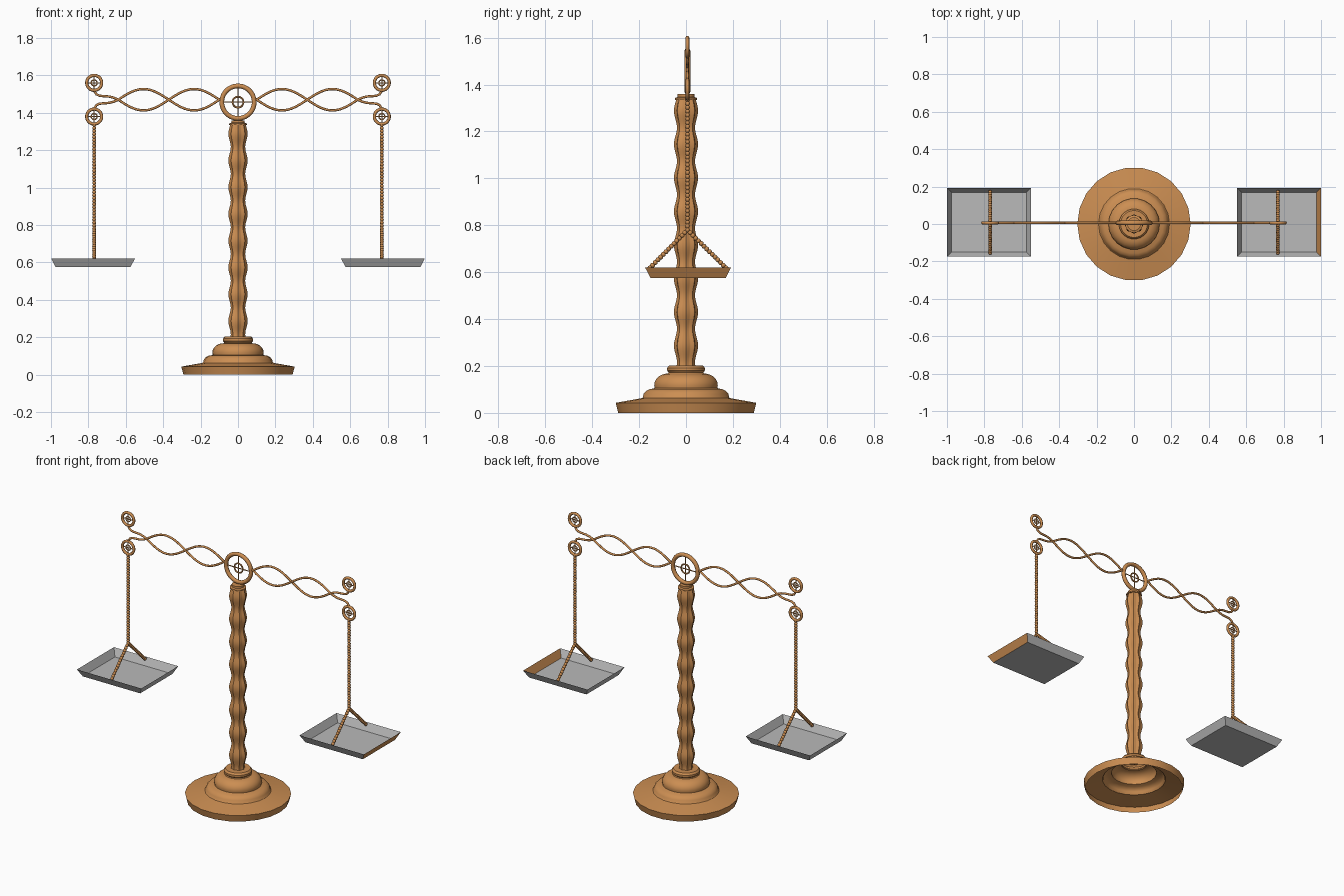
import bpy, bmesh
from math import sin, cos, pi
from mathutils import Vector, Matrix

if "Cube" in bpy.data.objects:
    bpy.data.objects.remove(bpy.data.objects["Cube"])


def material(name, rgb):
    m = bpy.data.materials.new(name)
    m.use_nodes = True
    m.diffuse_color = (*rgb, 1)
    bsdf = m.node_tree.nodes["Principled BSDF"]
    bsdf.inputs["Base Color"].default_value = (*rgb, 1)
    bsdf.inputs["Roughness"].default_value = 0.6
    return m


BRONZE = material("bronze", (0.60, 0.27, 0.085))
STEEL = material("steel grey", (0.49, 0.49, 0.49))
Y = 0.006          # depth of the beam plane
BEAM_Z = 1.47
UPRIGHT = Matrix.Rotation(pi / 2, 4, 'X')


def finish(name, bm, mats=(BRONZE,), angle=0.6):
    mesh = bpy.data.meshes.new(name)
    bm.to_mesh(mesh)
    bm.free()
    obj = bpy.data.objects.new(name, mesh)
    bpy.context.collection.objects.link(obj)
    for m in mats:
        mesh.materials.append(m)
    if angle:
        bpy.ops.object.select_all(action='DESELECT')
        obj.select_set(True)
        bpy.context.view_layer.objects.active = obj
        bpy.ops.object.shade_smooth_by_angle(angle=angle)
    return obj


def lathe(name, profile, sides, flutes=0, depth=0.0, caps=False):
    """Turned shape from (radius, height) pairs, optionally fluted."""
    bm = bmesh.new()
    rings = []
    for r, z in profile:
        ring = []
        for i in range(sides):
            a = 2 * pi * i / sides
            rr = r * (1 + depth * (cos(flutes * a) - 1)) if flutes else r
            ring.append(bm.verts.new((rr * cos(a), rr * sin(a), z)))
        rings.append(ring)
    for low, high in zip(rings, rings[1:]):
        for i in range(sides):
            j = (i + 1) % sides
            bm.faces.new((low[i], low[j], high[j], high[i]))
    if caps:
        bm.faces.new(rings[0][::-1])
        bm.faces.new(rings[-1])
    return finish(name, bm)


def add_torus(bm, centre, major, minor, n=28, k=8):
    grid = []
    for i in range(n):
        a = 2 * pi * i / n
        grid.append([bm.verts.new(centre + Vector((
            (major + minor * cos(b)) * cos(a), minor * sin(b),
            (major + minor * cos(b)) * sin(a))))
            for b in (2 * pi * j / k for j in range(k))])
    for i in range(n):
        p, q = grid[i], grid[(i + 1) % n]
        for j in range(k):
            bm.faces.new((p[j], p[(j + 1) % k], q[(j + 1) % k], q[j]))


def wheel(name, x, z, major, minor, hub, hub_minor):
    """Ring with a small hub ring and crossed spokes."""
    bm = bmesh.new()
    centre = Vector((x, Y, z))
    add_torus(bm, centre, major, minor)
    add_torus(bm, centre, hub, hub_minor, 20, 6)
    for rot in (Matrix.Identity(4), Matrix.Rotation(pi / 2, 4, 'Y')):
        bmesh.ops.create_cone(bm, segments=6, radius1=0.003, radius2=0.003,
                              depth=2 * major, cap_ends=True,
                              matrix=Matrix.Translation(centre) @ rot)
    bmesh.ops.recalc_face_normals(bm, faces=bm.faces)
    return finish(name, bm, angle=1.0)


def wire(name, points, radius):
    curve = bpy.data.curves.new(name, 'CURVE')
    curve.dimensions = '3D'
    curve.bevel_depth = radius
    curve.bevel_resolution = 2
    curve.use_fill_caps = True
    spline = curve.splines.new('POLY')
    spline.points.add(len(points) - 1)
    for p, co in zip(spline.points, points):
        p.co = (*co, 1)
    spline.use_smooth = True
    curve.materials.append(BRONZE)
    obj = bpy.data.objects.new(name, curve)
    bpy.context.collection.objects.link(obj)


def beads(name, runs, radius, pitch):
    """Rows of small beads along straight runs."""
    bm = bmesh.new()
    for start, end in runs:
        a, b = Vector(start), Vector(end)
        count = round((b - a).length / pitch)
        for i in range(count + 1):
            bmesh.ops.create_uvsphere(
                bm, u_segments=8, v_segments=6, radius=radius,
                matrix=Matrix.Translation(a.lerp(b, i / count)))
    return finish(name, bm, angle=1.2)


def pan(name, x, bronze_side):
    """Shallow open tray made of single sloping walls."""
    bm = bmesh.new()
    cy = 0.009
    corners = ((-1, -1), (1, -1), (1, 1), (-1, 1))
    low = [bm.verts.new((x + sx * 0.2, cy + sy * 0.16, 0.575)) for sx, sy in corners]
    top = [bm.verts.new((x + sx * 0.224, cy + sy * 0.184, 0.621)) for sx, sy in corners]
    bm.faces.new(low[::-1])
    for i in range(4):
        j = (i + 1) % 4
        wall = bm.faces.new((low[i], low[j], top[j], top[i]))
        wall.normal_update()
        if bronze_side and wall.normal.x > 0.5:
            wall.material_index = 1
    return finish(name, bm, (STEEL, BRONZE), angle=0)


# Stepped hollow foot
foot = [(0.292, 0), (0.303, 0.043), (0.19, 0.063)]
foot += [(0.14 + 0.046 * cos(t * pi / 8), 0.067 + 0.037 * sin(t * pi / 8)) for t in range(5)]
foot += [(0.135, 0.106)]
foot += [(0.078 + 0.059 * cos(t * pi / 12), 0.118 + 0.05 * sin(t * pi / 12)) for t in range(-1, 7)]
foot += [(0.074, 0.172), (0.081, 0.18), (0.081, 0.192), (0.072, 0.203), (0.03, 0.203)]
lathe("foot", foot, 22)

# Fluted column with regular swellings
STEPS = 96
shaft = []
for i in range(STEPS + 1):
    z = 0.19 + 1.15 * i / STEPS
    shaft.append((0.045 + 0.0065 * cos(2 * pi * (z - 1.145) / 0.143), z))
lathe("column", shaft, 40, 8, 0.07, True)
lathe("column_cap", [(0.047, 1.335), (0.047, 1.343), (0.036, 1.347), (0.036, 1.36)], 20, caps=True)

# Central ring on top of the column
wheel("centre_ring", 0, 1.457, 0.087, 0.0125, 0.029, 0.005)

for side, label in ((-1, "right"), (1, "left")):
    x = 0.769 * side

    # Two crossing strands that hook into the end rings
    for s, level in ((1, "upper"), (-1, "lower")):
        path = []
        for i in range(49):
            px = 0.09 + 0.55 * i / 48
            path.append((px * side, Y, BEAM_Z + s * 0.057 * sin(pi * (px - 0.1) / 0.27)))
        for px, dz in ((0.665, 0.011), (0.69, 0.017), (0.715, 0.019),
                       (0.74, 0.021), (0.757, 0.029), (0.767, 0.045)):
            path.append((px * side, Y, BEAM_Z + s * dz))
        wire(f"{label}_beam_strand_{level}", path, 0.0065)
        wheel(f"{label}_{level}_end_ring", x, BEAM_Z + s * 0.09, 0.04, 0.0085, 0.016, 0.0035)

    # Hanging chain that forks down to the pan
    fork = (x, Y, 0.78)
    beads(f"{label}_chain", [((x, Y, 1.335), fork),
                             (fork, (x, Y + 0.165, 0.618)),
                             (fork, (x, Y - 0.16, 0.618))], 0.0105, 0.0165)

    pan(f"{label}_pan", 0.775 * side, side > 0)
